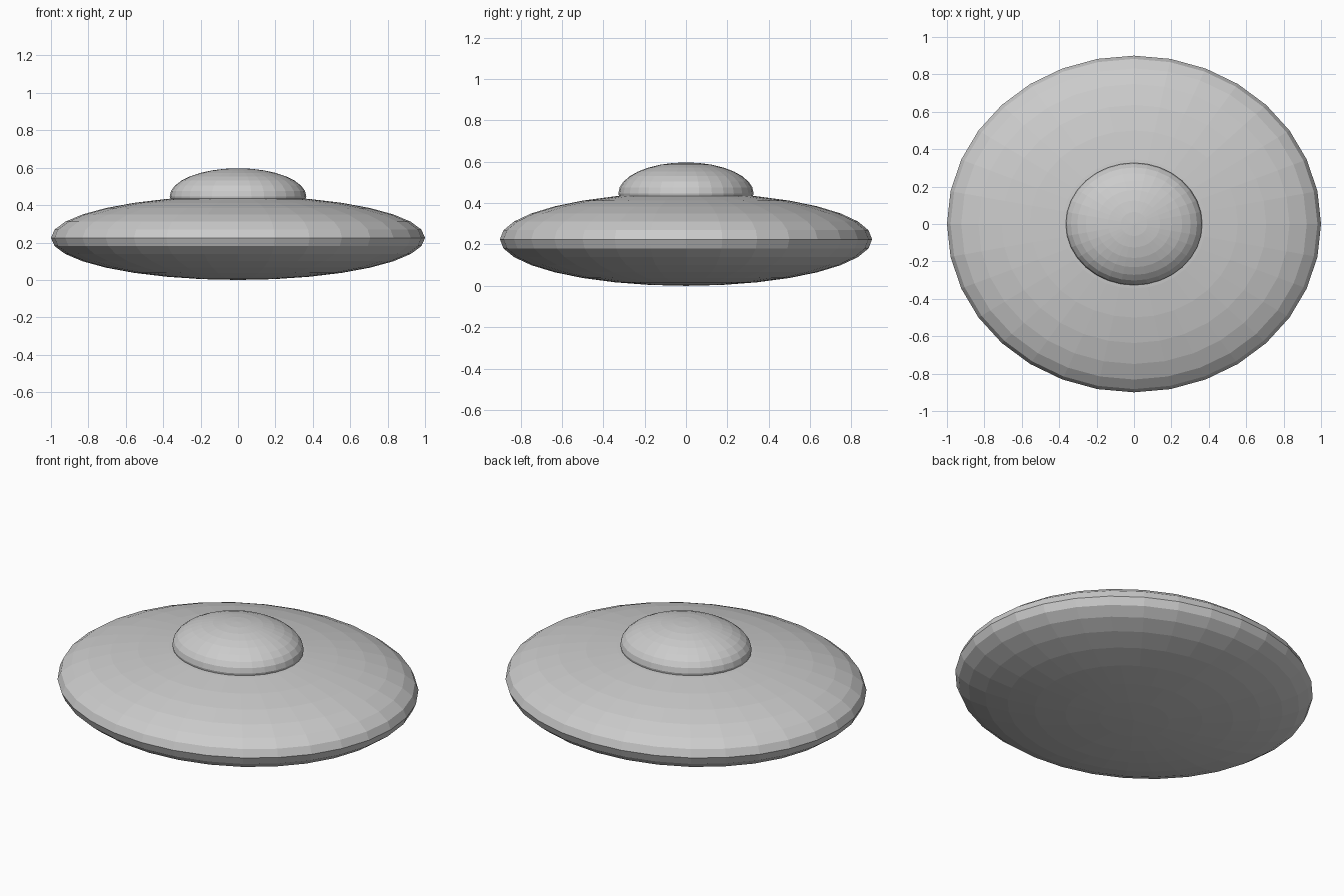
import bpy

if "Cube" in bpy.data.objects:
    bpy.data.objects.remove(bpy.data.objects["Cube"])


def ellipsoid(name, z, radii):
    """Flat-shaded squashed sphere centred on the z axis."""
    bpy.ops.mesh.primitive_uv_sphere_add(segments=32, ring_count=16, radius=1, location=(0, 0, z))
    ob = bpy.context.object
    ob.name = name
    ob.scale = radii
    bpy.ops.object.transform_apply(location=False, rotation=False, scale=True)
    return ob


# wide, flattened body
ellipsoid("saucer_body", 0.225, (1.0, 0.9, 0.225))

# small dome sunk into the top
ellipsoid("top_dome", 0.447, (0.365, 0.327, 0.15))
